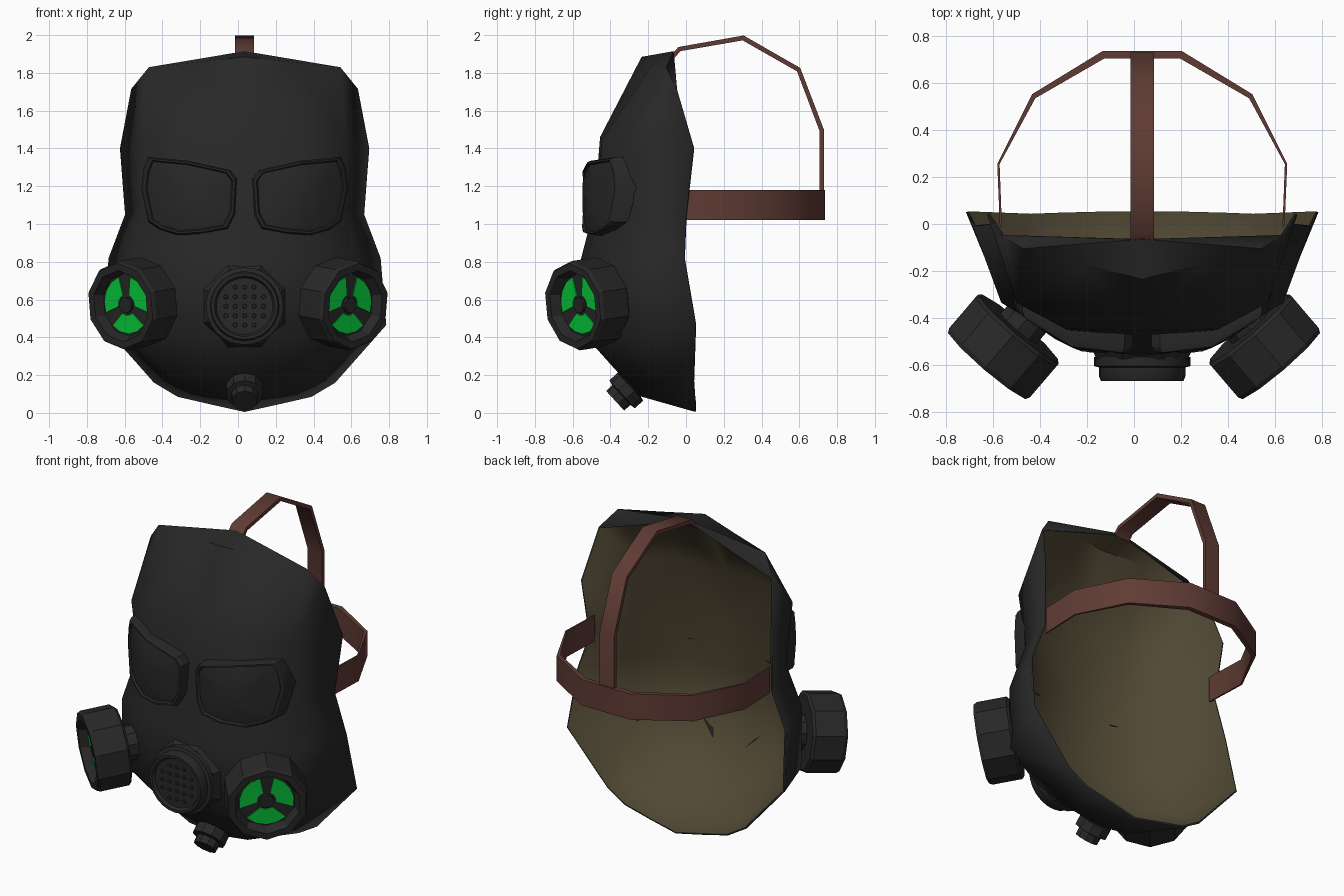
import bpy, bmesh, math
from mathutils import Vector, Matrix
from mathutils.bvhtree import BVHTree

if "Cube" in bpy.data.objects:
    bpy.data.objects.remove(bpy.data.objects["Cube"])

CX = 0.035  # the mask body sits slightly right of the filter pair


def material(name, rgb):
    m = bpy.data.materials.new(name)
    m.diffuse_color = (*rgb, 1)
    m.use_nodes = True
    m.node_tree.nodes["Principled BSDF"].inputs["Base Color"].default_value = m.diffuse_color
    return m


RUBBER = material("dark rubber", (0.021, 0.021, 0.021))
LINING = material("olive lining", (0.082, 0.066, 0.034))
LEATHER = material("brown leather", (0.115, 0.044, 0.034))
GREEN = material("glowing green", (0.002, 0.6, 0.045))


def finish(name, bm, *mats, fix=True, smooth=None):
    if fix:
        bmesh.ops.recalc_face_normals(bm, faces=bm.faces)
    me = bpy.data.meshes.new(name)
    bm.to_mesh(me)
    bm.free()
    ob = bpy.data.objects.new(name, me)
    bpy.context.collection.objects.link(ob)
    for m in mats:
        me.materials.append(m)
    if smooth:
        bpy.ops.object.select_all(action='DESELECT')
        ob.select_set(True)
        bpy.context.view_layer.objects.active = ob
        bpy.ops.object.shade_smooth_by_angle(angle=math.radians(smooth))
    return ob


def frame(loc, axis):
    """Matrix whose z runs along axis and whose y stays upright."""
    z = Vector(axis).normalized()
    x = Vector((0, 0, 1)).cross(z).normalized()
    return Matrix.Translation(loc) @ Matrix((x, z.cross(x), z)).transposed().to_4x4()


def skin(bm, loops, closed=True):
    """Bridge equal-length vertex loops."""
    n = len(loops[0])
    for a, b in zip(loops, loops[1:]):
        for i in range(n if closed else n - 1):
            j = (i + 1) % n
            bm.faces.new((a[i], a[j], b[j], b[i]))


def settle(verts, direction):
    """Slide vertices along direction until they rest on the mask."""
    d = Vector(direction).normalized()
    for v in verts:
        hit = surface.ray_cast(v.co - d * .12, d, .4)[0]
        if hit:
            v.co = hit + d * .004


def lathe(bm, profile, sides, mat, phase=90, base_cap=True):
    """Turned solid from (radius, height) pairs; returns its first loop."""
    loops = []
    for r, h in profile:
        angs = [math.radians(phase + 360 * i / sides) for i in range(sides)]
        loops.append([bm.verts.new(mat @ Vector((r * math.cos(a), r * math.sin(a), h))) for a in angs])
    skin(bm, loops)
    if base_cap:
        bm.faces.new(loops[0])
    bm.faces.new(loops[-1])
    return loops[0]


def prism(bm, pts, h0, h1, mat):
    loops = [[bm.verts.new(mat @ Vector((x, y, h))) for x, y in pts] for h in (h0, h1)]
    skin(bm, loops)
    bm.faces.new(loops[0])
    bm.faces.new(loops[1])


# Mask shell: rows from top rim to chin rim, columns centre to side rim
PEAK = (0, -.065, 1.915)
ROWS = [
    [PEAK, PEAK, PEAK, (.6, -.05, 1.715)],
    [(0, -.235, 1.885), (.25, -.17, 1.857), (.507, -.105, 1.83), (.6, -.05, 1.715)],
    [(0, -.455, 1.46), (.33, -.445, 1.45), (.535, -.335, 1.44), (.66, .04, 1.40)],
    [(0, -.485, 1.09), (.28, -.47, 1.0), (.54, -.265, 1.08), (.633, 0, 1.05)],
    [(0, -.56, .80), (.27, -.535, .80), (.6, -.335, .81), (.72, -.01, .82)],
    [(0, -.545, .42), (.27, -.505, .39), (.59, -.34, .42), (.75, .05, .465)],
    [(0, -.25, .09), (.2, -.24, .11), (.38, -.17, .18), (.48, .04, .16)],
    [(0, .05, .005), (.18, .05, .045), (.354, .045, .085), (.48, .04, .16)],
]
bm = bmesh.new()
grid = []
for row in ROWS:
    full = [(-x, y, z) for x, y, z in row[:0:-1]] + row
    grid.append([bm.verts.new((x + CX, y, z)) for x, y, z in full])
skin(bm, grid, closed=False)
bmesh.ops.remove_doubles(bm, verts=bm.verts, dist=0.001)
bmesh.ops.triangulate(bm, faces=bm.faces)
bmesh.ops.recalc_face_normals(bm, faces=bm.faces)
if sum(f.normal.y * f.calc_area() for f in bm.faces) > 0:
    bmesh.ops.reverse_faces(bm, faces=bm.faces)
surface = BVHTree.FromBMesh(bm)
mask = finish("mask_shell", bm, RUBBER, LINING, fix=False, smooth=48)
sol = mask.modifiers.new("lining", 'SOLIDIFY')
sol.thickness = 0.012
sol.offset = -1
sol.material_offset = 1
sol.material_offset_rim = 0

# Goggles: outline in front view, wrapped back along a curved brow line
OUTLINE = [(.04, 1.24), (.075, 1.285), (.3, 1.335), (.51, 1.355), (.535, 1.29), (.547, 1.19),
           (.51, 1.01), (.45, .97), (.355, .94), (.22, .95), (.09, .975), (.05, 1.05)]
WRAP = [(0, -.535), (.1, -.55), (.25, -.545), (.37, -.49), (.5, -.40), (.56, -.345)]


def wrap_y(x):
    for (x0, y0), (x1, y1) in zip(WRAP, WRAP[1:]):
        if x <= x1:
            return y0 + (y1 - y0) * (x - x0) / (x1 - x0)
    return WRAP[-1][1]


for side, label in ((1, "right"), (-1, "left")):
    bm = bmesh.new()
    loops = []
    for scale, depth in ((1, .09), (1, .02), (.96, 0), (.91, 0), (.88, .015), (.5, .0)):
        loop = []
        for x, z in OUTLINE:
            px, pz = .29 + (x - .29) * scale, 1.15 + (z - 1.15) * scale
            loop.append(bm.verts.new((CX + side * px, wrap_y(px) + depth, pz)))
        loops.append(loop)
    skin(bm, loops)
    settle(loops[0], (0, 1, 0))
    mid = bm.verts.new((CX + side * .29, wrap_y(.29) - .003, 1.15))
    for i in range(len(OUTLINE)):
        bm.faces.new((loops[-1][i - 1], loops[-1][i], mid))
    finish("goggle_" + label, bm, RUBBER, smooth=25)

# Side filters, tipped slightly down, with three green windows each
for side, label in ((1, "right"), (-1, "left")):
    axis = Vector((side * .65, -.76, -.12))
    m = frame((side * .557, -.523, .577), axis)
    bm = bmesh.new()
    lathe(bm, [(.222, -.105), (.238, -.09), (.238, .08), (.228, .1), (.19, .1), (.168, .045)], 10, m)
    finish("filter_" + label, bm, RUBBER)
    bm = bmesh.new()
    settle(lathe(bm, [(.105, -.15), (.105, -.1)], 10, m, base_cap=False), -axis)
    finish("filter_neck_" + label, bm, RUBBER)
    bm = bmesh.new()
    lathe(bm, [(.042, .04), (.042, .062)], 10, m)
    finish("filter_hub_" + label, bm, RUBBER)
    bm = bmesh.new()
    for mid in (30, 150, 270):
        def arc(r, half):
            return [(r * math.cos(math.radians(mid + half * k / 2)),
                     r * math.sin(math.radians(mid + half * k / 2))) for k in range(-2, 3)]
        prism(bm, arc(.154, 45) + arc(.055, 38)[::-1], .043, .052, m)
    finish("filter_windows_" + label, bm, GREEN)

# Speaking vent: base plate, stepped ring and small studs
m = frame((CX, 0, .565), (0, -1, 0))
bm = bmesh.new()
settle(lathe(bm, [(.235, .51), (.21, .575)], 8, m, 22.5, base_cap=False), (0, 1, 0))
finish("vent_base", bm, RUBBER)
bm = bmesh.new()
lathe(bm, [(.205, .565), (.205, .605), (.185, .61), (.185, .645), (.176, .668), (.16, .668), (.15, .65)], 24, m)
finish("vent_ring", bm, RUBBER, smooth=30)
bm = bmesh.new()
for i in range(-2, 3):
    for j in range(-2, 3):
        if abs(i) + abs(j) < 4:
            lathe(bm, [(.013, .645), (.010, .66)], 8, m @ Matrix.Translation((i * .05, j * .05, 0)))
finish("vent_studs", bm, RUBBER)

# Chin valve
axis = Vector((0, -.74, -.68))
m = frame((CX, -.32, .115), axis)
bm = bmesh.new()
settle(lathe(bm, [(.075, -.05), (.075, -.04), (.1, -.035), (.1, .025), (.072, .03), (.07, .075)],
             10, m, base_cap=False), -axis)
finish("chin_valve", bm, RUBBER)

# Head band around the back
HALF = [(.597, -.01, .606, -.01), (.607, .255, .617, .255), (.455, .535, .468, .553), (.16, .705, .167, .737)]
path = [(-a, b, -c, d) for a, b, c, d in HALF] + HALF[::-1]
bm = bmesh.new()
loops = [[bm.verts.new((CX + x, y, z)) for x, y, z in
          ((a, b, 1.02), (a, b, 1.18), (c, d, 1.18), (c, d, 1.02))] for a, b, c, d in path]
skin(bm, loops)
bm.faces.new(loops[0])
bm.faces.new(loops[-1])
finish("head_band", bm, LEATHER, smooth=40)

# Crown strap over the top: (y, z) outer line then inner line
OUTER = [(-.075, 1.90), (-.04, 1.937), (.305, 1.998), (.605, 1.826), (.73, 1.50), (.73, 1.04)]
INNER = [(-.06, 1.88), (-.03, 1.915), (.30, 1.972), (.588, 1.808), (.706, 1.495), (.706, 1.04)]
bm = bmesh.new()
loops = [[bm.verts.new((CX + s * .05, y, z)) for s, (y, z) in ((-1, o), (1, o), (1, i), (-1, i))]
         for o, i in zip(OUTER, INNER)]
skin(bm, loops)
bm.faces.new(loops[0])
bm.faces.new(loops[-1])
finish("crown_strap", bm, LEATHER, smooth=40)
